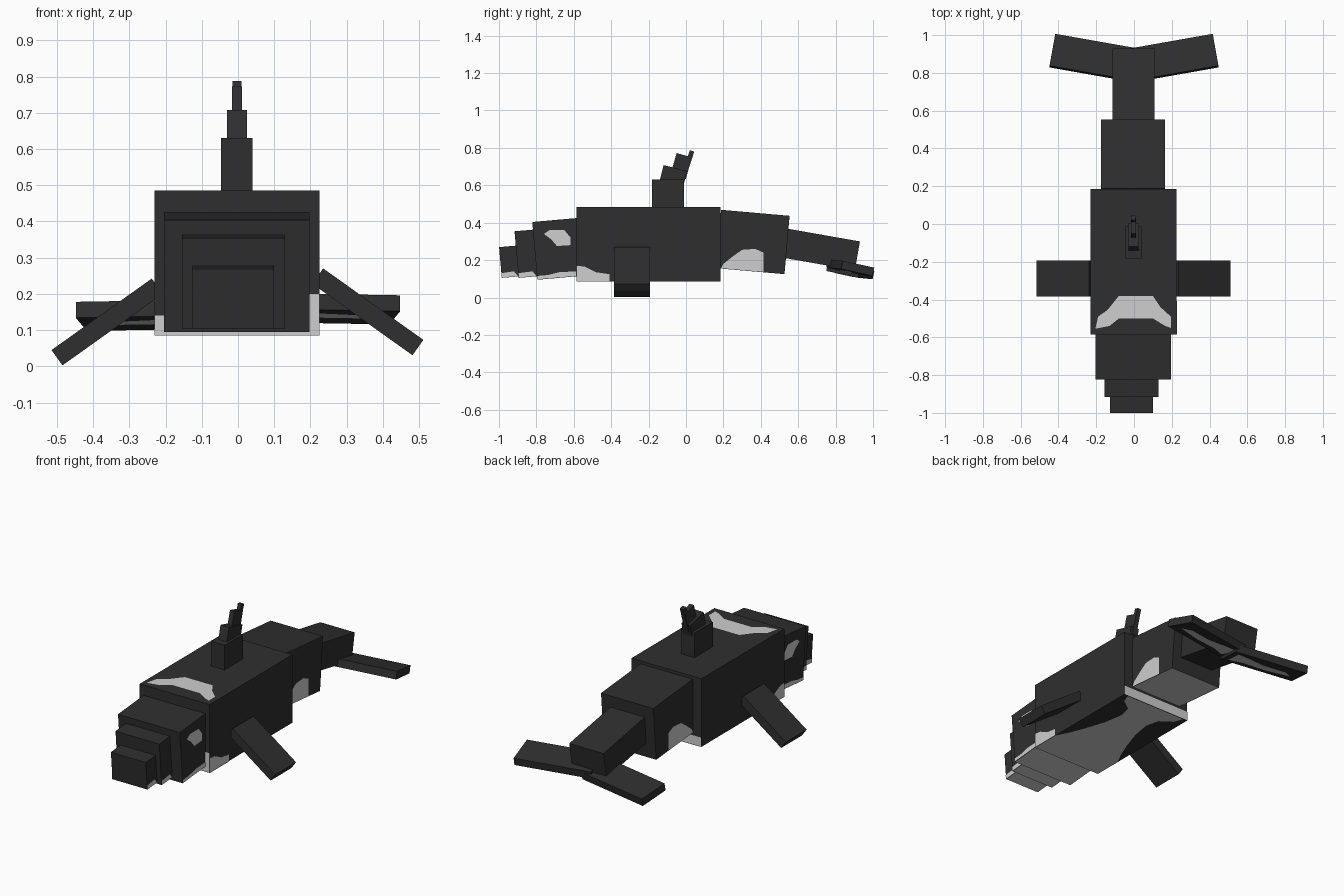
import bpy, bmesh
from math import radians
from mathutils import Matrix, Vector

if "Cube" in bpy.data.objects:
    bpy.data.objects.remove(bpy.data.objects["Cube"])


def material(name, value):
    m = bpy.data.materials.new(name)
    m.use_nodes = True
    colour = (value, value, value, 1)
    m.diffuse_color = colour
    m.node_tree.nodes["Principled BSDF"].inputs["Base Color"].default_value = colour
    return m


BLACK = material("charcoal black", 0.028)
WHITE = material("soft white", 0.62)


def finish(name, bm, mats, matrix):
    mesh = bpy.data.meshes.new(name)
    bm.to_mesh(mesh)
    bm.free()
    for m in mats:
        mesh.materials.append(m)
    obj = bpy.data.objects.new(name, mesh)
    bpy.context.collection.objects.link(obj)
    obj.matrix_world = matrix
    return obj


def box(name, low, high, matrix, white_belly=False):
    """Box between two local corners; the underside may be white."""
    bm = bmesh.new()
    bmesh.ops.create_cube(bm, size=1)
    low, high = Vector(low), Vector(high)
    for v in bm.verts:
        v.co = Vector([l + (c + 0.5) * (h - l) for l, h, c in zip(low, high, v.co)])
    bm.normal_update()
    for f in bm.faces:
        f.material_index = int(white_belly and f.normal.z < -0.5)
    return finish(name, bm, (BLACK, WHITE), matrix)


def segment(name, x0, x1, y, z, length, height, tilt=0, white_belly=False):
    """Box placed by its front bottom edge and pitched about x."""
    matrix = Matrix.Translation((0, y, z)) @ Matrix.Rotation(radians(tilt), 4, "X")
    return box(name, (x0, 0, 0), (x1, length, height), matrix, white_belly)


def patch(name, points, axis, level, side, matrix=Matrix()):
    """Flat white marking lying just outside a face, facing along side * axis."""
    bm = bmesh.new()
    verts = []
    for p in points:
        co = list(p)
        co.insert(axis, level + side * 0.002)
        verts.append(bm.verts.new(co))
    face = bm.faces.new(verts)
    face.normal_update()
    if face.normal[axis] * side < 0:
        face.normal_flip()
    return finish(name, bm, (WHITE,), matrix)


# Trunk, head and tail
segment("body", -0.23, 0.225, -0.585, 0.085, 0.77, 0.4)
segment("head", -0.205, 0.197, -0.795, 0.095, 0.26, 0.31, 5, True)
segment("snout", -0.155, 0.13, -0.895, 0.105, 0.15, 0.25, 5, True)
segment("snout_tip", -0.127, 0.1, -0.985, 0.105, 0.12, 0.165, 5, True)
segment("tail_base", -0.175, 0.165, 0.16, 0.157, 0.368, 0.313, -5, True)
segment("tail_end", -0.115, 0.108, 0.489, 0.218, 0.42, 0.157, -10)

# Stepped dorsal fin
segment("dorsal_base", -0.047, 0.04, -0.182, 0.47, 0.17, 0.16)
segment("dorsal_middle", -0.03, 0.025, -0.147, 0.6, 0.13, 0.111, -14)
segment("dorsal_upper", -0.017, 0.011, -0.083, 0.657, 0.085, 0.12, -16)
segment("dorsal_tip", -0.015, 0.009, -0.026, 0.645, 0.025, 0.15, -18)

# Flippers and tail flukes
for label, s, flipper_x, flipper_z, fluke_z in (
        ("left", 1, 0.205, 0.228, 0.16), ("right", -1, -0.208, 0.2, 0.142)):
    m = (Matrix.Translation((flipper_x, -0.385, flipper_z))
         @ Matrix.Rotation(radians(35.5 * s), 4, "Y"))
    box(label + "_flipper", (min(0, 0.34 * s), 0, 0),
        (max(0, 0.34 * s), 0.193, 0.052), m)
    m = (Matrix.Translation((0, 0.75, fluke_z))
         @ Matrix.Rotation(radians(10 * s), 4, "Z")
         @ Matrix.Rotation(radians(s), 4, "Y")
         @ Matrix.Rotation(radians(-12), 4, "X"))
    box(label + "_fluke", (min(0, 0.455 * s), 0, 0),
        (max(0, 0.455 * s), 0.175, 0.045), m)
    streak = [(0.03, 0.03), (0.12, 0.05), (0.25, 0.04), (0.41, 0.06),
              (0.36, 0.1), (0.22, 0.1), (0.12, 0.13), (0.03, 0.15)]
    patch(label + "_fluke_streak", [(x * s, y) for x, y in streak], 2, 0, -1, m)

# Side markings, given as (y, z) outlines with the face position on each side
side_marks = {
    "eye_patch": (0.197, -0.205, [
        (-0.76, 0.34), (-0.73, 0.36), (-0.65, 0.36), (-0.617, 0.32),
        (-0.617, 0.28), (-0.69, 0.275), (-0.72, 0.31)]),
    "cheek": (0.197, -0.205, [
        (-0.795, 0.097), (-0.797, 0.115), (-0.74, 0.12), (-0.68, 0.135),
        (-0.587, 0.14), (-0.587, 0.115)]),
    "snout_edge": (0.13, -0.155, [
        (-0.895, 0.106), (-0.897, 0.13), (-0.82, 0.14), (-0.8, 0.114)]),
    "chin_edge": (0.1, -0.127, [
        (-0.985, 0.106), (-0.987, 0.13), (-0.92, 0.14), (-0.897, 0.113)]),
    "chest_side": (0.225, -0.23, [
        (-0.585, 0.086), (-0.585, 0.17), (-0.54, 0.165), (-0.48, 0.135),
        (-0.41, 0.125), (-0.41, 0.086)]),
    "flank_patch": (0.165, -0.175, [
        (0.187, 0.156), (0.2, 0.18), (0.25, 0.22), (0.3, 0.255), (0.37, 0.26),
        (0.415, 0.24), (0.415, 0.136)]),
}
for name, (left_x, right_x, outline) in side_marks.items():
    patch("left_" + name, outline, 0, left_x, 1)
    patch("right_" + name, outline, 0, right_x, -1)

# Saddle marking on the back
patch("saddle", [
    (-0.205, -0.555), (-0.19, -0.49), (-0.14, -0.455), (-0.08, -0.38),
    (0.1, -0.38), (0.14, -0.44), (0.195, -0.49), (0.195, -0.55),
    (0.165, -0.54), (0.1, -0.5), (-0.08, -0.5), (-0.13, -0.54)], 2, 0.485, 1)

# Belly marking, mirrored from one outline
half = [(0.227, -0.585), (0.227, -0.41), (0.19, -0.34), (0.15, -0.24),
        (0.11, -0.12), (0.09, 0.0), (0.11, 0.08), (0.18, 0.13), (0.2, 0.185)]
patch("belly", half + [(-x, y) for x, y in reversed(half)], 2, 0.085, -1)

# White lower edges on the front and back of the trunk
patch("chest_front", [
    (-0.23, 0.085), (0.225, 0.085), (0.225, 0.2), (0.15, 0.2),
    (-0.15, 0.14), (-0.23, 0.14)], 1, -0.585, -1)
patch("belly_back", [
    (-0.23, 0.085), (0.225, 0.085), (0.225, 0.14), (-0.23, 0.14)], 1, 0.185, 1)
